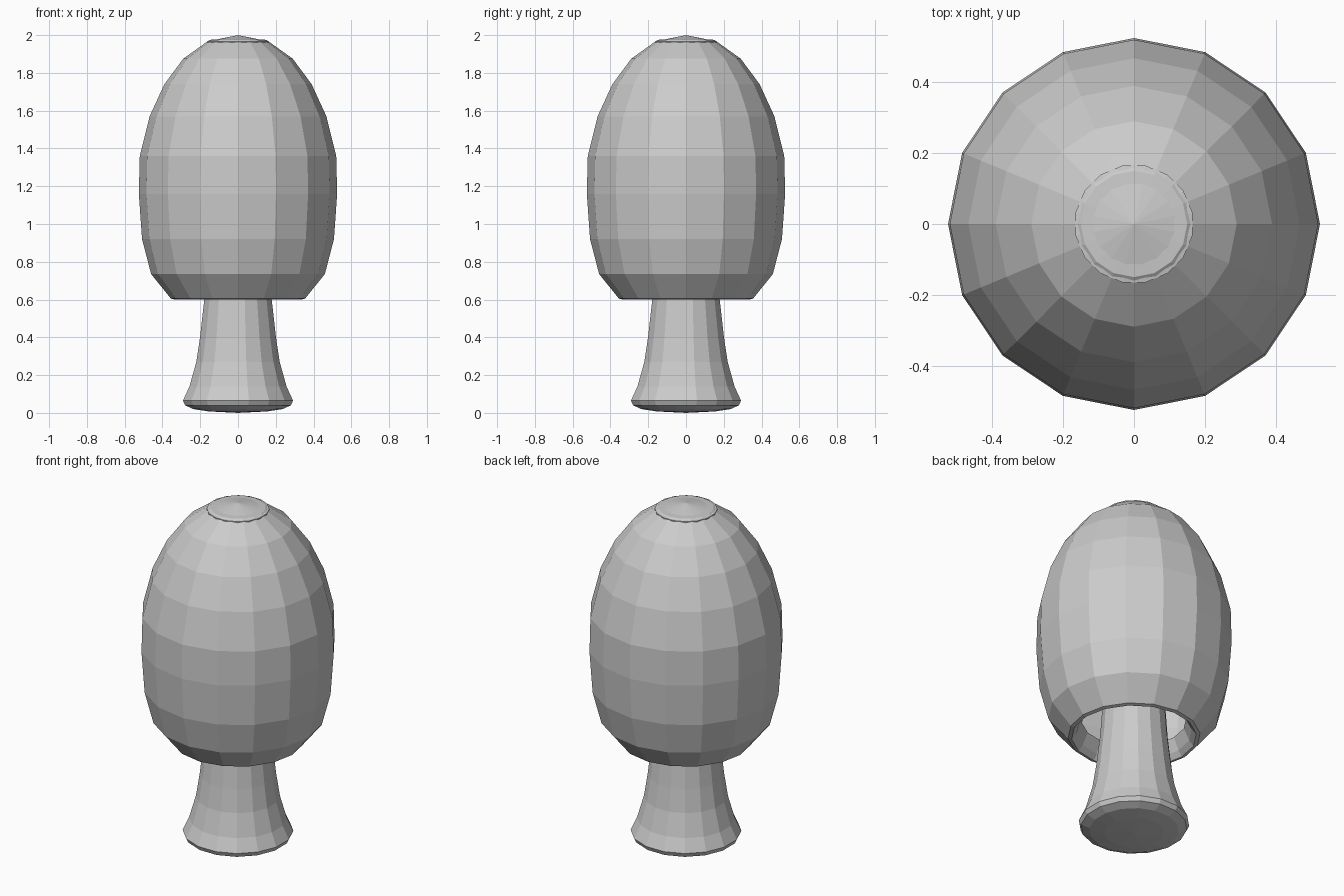
import bpy, bmesh
from math import cos, sin, pi

if "Cube" in bpy.data.objects:
    bpy.data.objects.remove(bpy.data.objects["Cube"])

SIDES = 16


def lathe(name, profile, turn=0.0):
    """Revolve (radius, height) points around z; radius 0 becomes a pole."""
    bm = bmesh.new()
    rings = []
    for r, z in profile:
        n = 1 if r == 0 else SIDES
        rings.append([bm.verts.new((r * cos(turn + 2 * pi * i / SIDES),
                                    r * sin(turn + 2 * pi * i / SIDES), z))
                      for i in range(n)])
    for a, b in zip(rings, rings[1:]):
        for i in range(SIDES):
            j = (i + 1) % SIDES
            corners = [a[i % len(a)], a[j % len(a)], b[j % len(b)], b[i % len(b)]]
            bm.faces.new(list(dict.fromkeys(corners)))
    mesh = bpy.data.meshes.new(name)
    bm.to_mesh(mesh)
    bm.free()
    obj = bpy.data.objects.new(name, mesh)
    bpy.context.collection.objects.link(obj)
    return obj


# Stem: rounded foot, flared base, runs up through the cap to the tip
lathe("stem", [(0, 0), (0.16, 0.008), (0.24, 0.02), (0.285, 0.04), (0.297, 0.065),
               (0.262, 0.14), (0.225, 0.27), (0.205, 0.4), (0.182, 0.6),
               (0.165, 0.85), (0.16, 1.4), (0.168, 1.967), (0, 2.0)], pi / SIDES)

# Cap: hollow egg-shaped shell with a lip curling inward at the bottom
lathe("cap", [(0.28, 0.70), (0.31, 0.63), (0.335, 0.60), (0.355, 0.605),
              (0.46, 0.735), (0.508, 0.92), (0.525, 1.16), (0.52, 1.36),
              (0.468, 1.57), (0.39, 1.74), (0.29, 1.875), (0.15, 1.975), (0, 1.985)])
